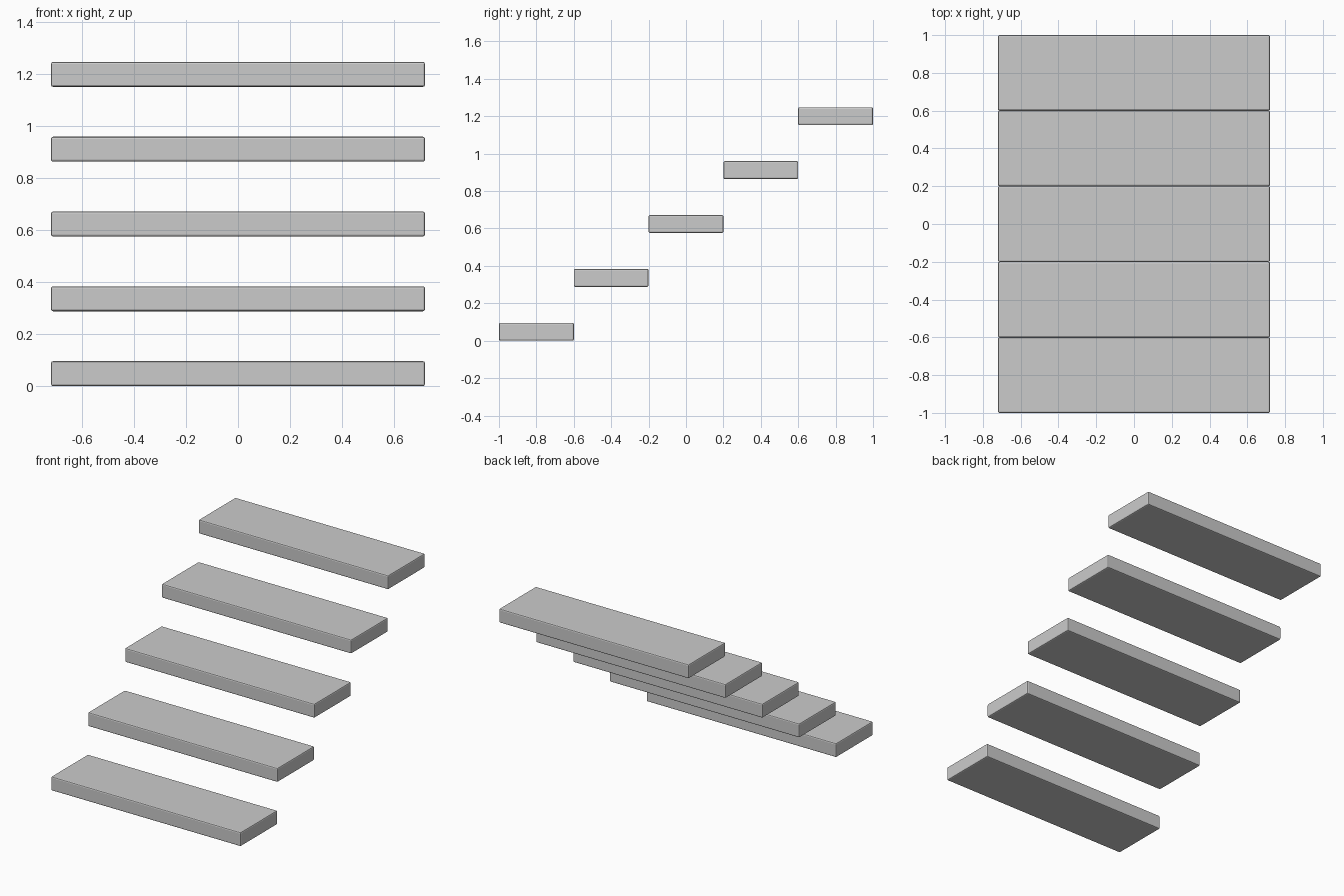
import bpy

if "Cube" in bpy.data.objects:
    bpy.data.objects.remove(bpy.data.objects["Cube"])

COUNT, WIDTH, DEPTH, THICK = 5, 1.44, 0.4, 0.096
RISE = 0.288


def make_tread(i):
    # one floating stair tread with slightly softened edges
    y = (i - (COUNT - 1) / 2) * DEPTH
    z = i * RISE + THICK / 2
    bpy.ops.mesh.primitive_cube_add(size=1, location=(0, y, z))
    tread = bpy.context.object
    tread.name = f"stair_tread_{i + 1}"
    tread.scale = (WIDTH, DEPTH, THICK)
    bpy.ops.object.transform_apply(location=False, rotation=False, scale=True)
    bevel = tread.modifiers.new("soft_edges", 'BEVEL')
    bevel.width = 0.008
    bevel.segments = 2


# five treads climbing towards the back
for i in range(COUNT):
    make_tread(i)
